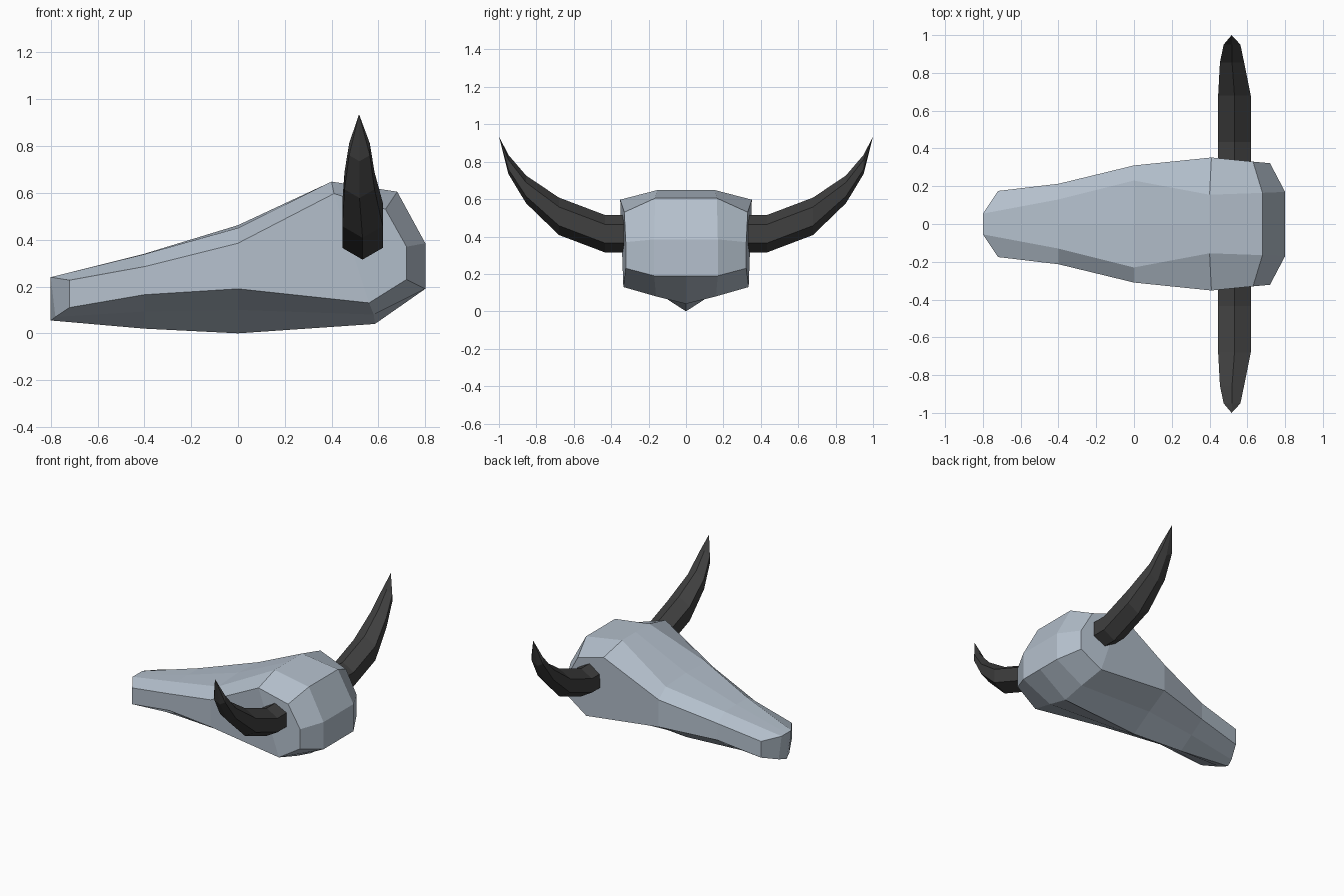
import bpy
import bmesh
import math

if "Cube" in bpy.data.objects:
    bpy.data.objects.remove(bpy.data.objects["Cube"])


def make_material(name, color):
    mat = bpy.data.materials.new(name)
    mat.use_nodes = True
    mat.diffuse_color = color
    mat.node_tree.nodes["Principled BSDF"].inputs["Base Color"].default_value = color
    return mat


def finish(bm, name, mat):
    bmesh.ops.recalc_face_normals(bm, faces=bm.faces)
    mesh = bpy.data.meshes.new(name)
    bm.to_mesh(mesh)
    bm.free()
    mesh.materials.append(mat)
    obj = bpy.data.objects.new(name, mesh)
    bpy.context.collection.objects.link(obj)
    return obj


def bridge(bm, a, b):
    # Quads between two closed loops of vertices
    for i in range(len(a)):
        j = (i + 1) % len(a)
        bm.faces.new((a[i], a[j], b[j], b[i]))


bone = make_material("pale blue grey bone", (0.46, 0.53, 0.61, 1))
dark = make_material("charcoal horn", (0.05, 0.05, 0.05, 1))

# Skull outlines, from nose over the brow, down the back and along the jaw
CENTER = [(-.8, 0, .24), (-.4, 0, .34), (0, 0, .462), (.4, 0, .648),
          (.68, 0, .605), (.8, 0, .385), (.8, 0, .19), (.585, 0, .04),
          (0, 0, 0), (-.4, 0, .02), (-.8, 0, .055)]
INNER = [(-.8, .055, .24), (-.4, .13, .338), (0, .23, .45), (.4, .155, .648),
         (.68, .165, .605), (.8, .17, .385), (.8, .17, .19), (.58, .16, .08),
         (0, .155, .1), (-.4, .107, .093), (-.78, .06, .07)]
OUTER = [(-.72, .175, .227), (-.4, .213, .285), (0, .31, .385), (.41, .352, .597),
         (.63, .33, .53), (.72, .322, .37), (.72, .322, .23), (.56, .335, .13),
         (0, .31, .19), (-.4, .213, .165), (-.72, .175, .11)]

# Skull: centre outline shared by both mirrored halves
bm = bmesh.new()
center = [bm.verts.new(p) for p in CENTER]
for side in (1, -1):
    inner = [bm.verts.new((x, side * y, z)) for x, y, z in INNER]
    outer = [bm.verts.new((x, side * y, z)) for x, y, z in OUTER]
    bridge(bm, center, inner)
    bridge(bm, inner, outer)
    for i in range(3):
        bm.faces.new((outer[i], outer[i + 1], outer[9 - i], outer[10 - i]))
    bm.faces.new(outer[3:8])
finish(bm, "skull", bone)

# Horns: six-sided rings (x, y, z, radius) tapering to a point
RINGS = [(.532, .25, .415, .1), (.532, .433, .415, .1), (.532, .679, .508, .1),
         (.519, .855, .652, .074), (.519, .95, .786, .051)]
TIP = (.517, 1, .936)
for side, name in ((1, "left_horn"), (-1, "right_horn")):
    bm = bmesh.new()
    loops = []
    for x, y, z, r in RINGS:
        angles = [math.radians(60 * k) for k in range(6)]
        loops.append([bm.verts.new((x + r * math.sin(a), side * y, z + r * math.cos(a)))
                      for a in angles])
    for a, b in zip(loops, loops[1:]):
        bridge(bm, a, b)
    bm.faces.new(loops[0])
    tip = bm.verts.new((TIP[0], side * TIP[1], TIP[2]))
    last = loops[-1]
    for i in range(6):
        bm.faces.new((last[i], last[(i + 1) % 6], tip))
    finish(bm, name, dark)
